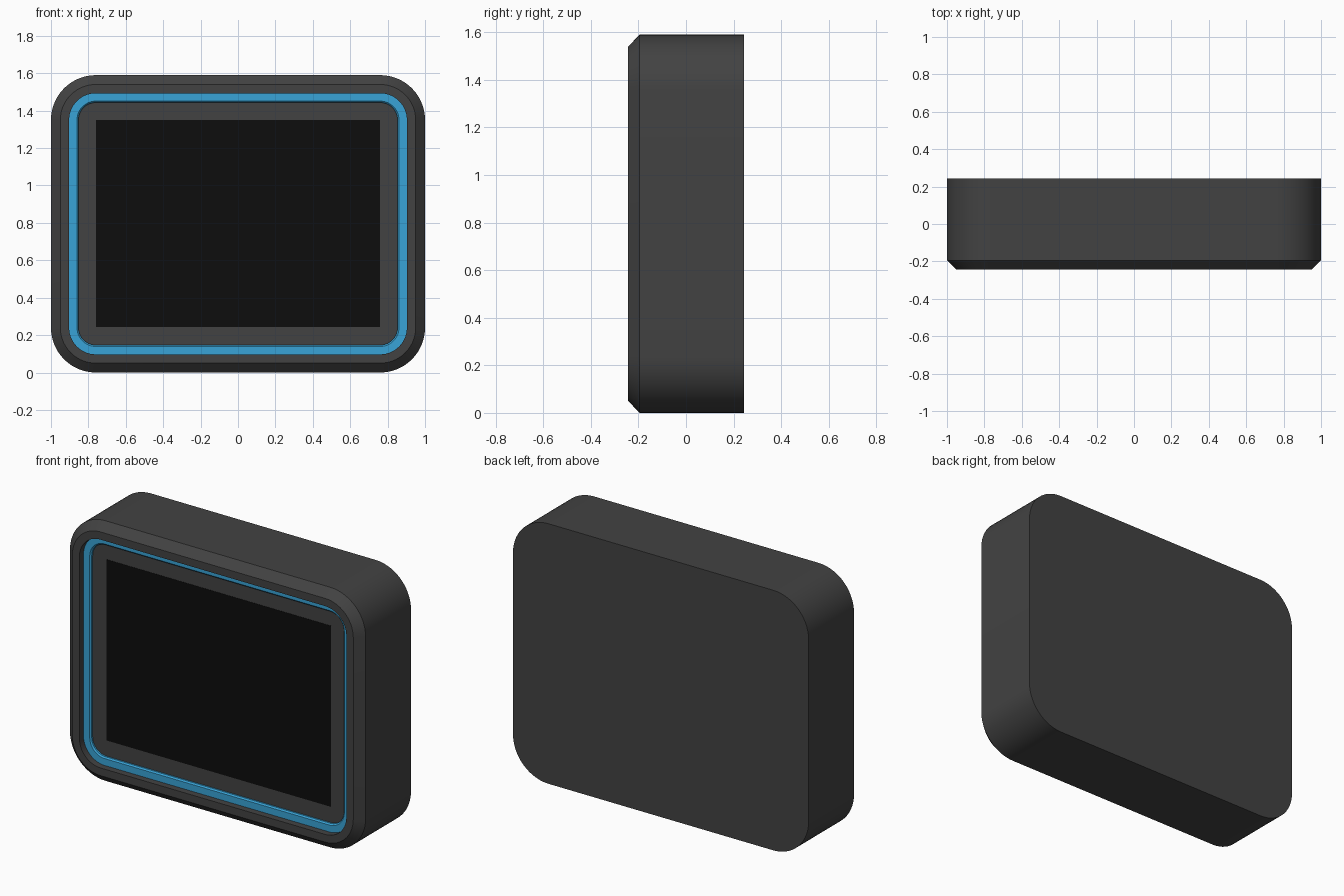
import bpy, bmesh, math

if "Cube" in bpy.data.objects:
    bpy.data.objects.remove(bpy.data.objects["Cube"])

HALF_W, HALF_H, RADIUS, SEGS = 1.0, 0.795, 0.24, 14


def material(name, rgb):
    m = bpy.data.materials.new(name)
    m.diffuse_color = (*rgb, 1)
    m.use_nodes = True
    m.node_tree.nodes["Principled BSDF"].inputs["Base Color"].default_value = m.diffuse_color
    return m


def outline(inset, y):
    """Rounded rectangle in the xz plane, shrunk evenly by inset."""
    r = RADIUS - inset
    cx, cz = HALF_W - RADIUS, HALF_H - RADIUS
    pts = []
    for corner, (sx, sz) in enumerate([(1, 1), (-1, 1), (-1, -1), (1, -1)]):
        for i in range(SEGS + 1):
            a = math.pi / 2 * (corner + i / SEGS)
            pts.append((sx * cx + r * math.cos(a), y,
                        HALF_H + sz * cz + r * math.sin(a)))
    return pts


def finish(bm, name, mat):
    bmesh.ops.recalc_face_normals(bm, faces=bm.faces)
    me = bpy.data.meshes.new(name)
    bm.to_mesh(me)
    bm.free()
    ob = bpy.data.objects.new(name, me)
    bpy.context.collection.objects.link(ob)
    me.materials.append(mat)
    bpy.ops.object.select_all(action='DESELECT')
    ob.select_set(True)
    bpy.context.view_layer.objects.active = ob
    bpy.ops.object.shade_smooth_by_angle(angle=math.radians(30))
    return ob


def loft(name, profile, mat, closed=False):
    """Skin (inset, y) outlines; cap both ends, or join them into a ring."""
    bm = bmesh.new()
    loops = [[bm.verts.new(p) for p in outline(*s)] for s in profile]
    pairs = list(zip(loops, loops[1:]))
    if closed:
        pairs.append((loops[-1], loops[0]))
    else:
        bm.faces.new(loops[0])
        bm.faces.new(loops[-1])
    n = len(loops[0])
    for a, b in pairs:
        for i in range(n):
            j = (i + 1) % n
            bm.faces.new((a[i], a[j], b[j], b[i]))
    return finish(bm, name, mat)


dark = material("dark_grey", (0.055, 0.055, 0.055))
blue = material("blue", (0.04, 0.37, 0.68))
black = material("black", (0.004, 0.004, 0.004))

# Casing: flat back, chamfered front rim, recessed front panel
loft("casing", [(0, 0.243), (0, -0.195), (0.05, -0.243),
                (0.097, -0.243), (0.097, -0.185)], dark)

# Blue trim ring seated in the recess
loft("trim_ring", [(0.097, -0.18), (0.097, -0.203), (0.139, -0.203),
                   (0.147, -0.195), (0.147, -0.18)], blue, closed=True)

# Screen: thin slab on the recessed panel
bm = bmesh.new()
bmesh.ops.create_cube(bm, size=1)
for v in bm.verts:
    v.co = (v.co.x * 1.52, v.co.y * 0.01 - 0.182, v.co.z * 1.106 + 0.797)
finish(bm, "screen", black)
